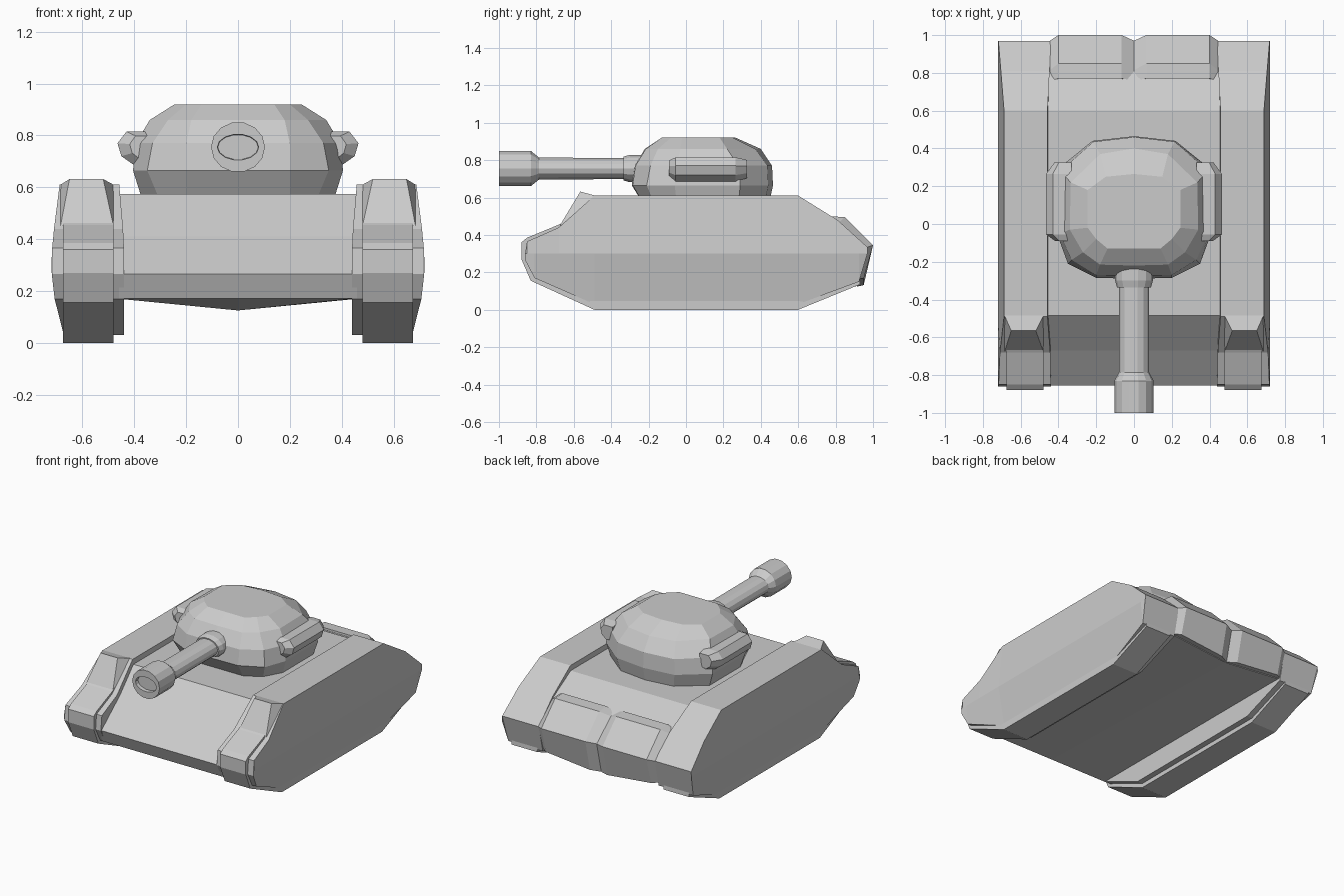
import bpy, bmesh, math

if "Cube" in bpy.data.objects:
    bpy.data.objects.remove(bpy.data.objects["Cube"])


def loft(name, rings, mirror=False, cap_start=True, cap_end=True):
    """Skin closed rings of equal point count, capping the ends."""
    bm = bmesh.new()
    vs = [[bm.verts.new(p) for p in r] for r in rings]
    n = len(rings[0])
    for a, b in zip(vs, vs[1:]):
        for i in range(n):
            j = (i + 1) % n
            bm.faces.new((a[i], a[j], b[j], b[i]))
    if cap_start:
        bm.faces.new(vs[0][::-1])
    if cap_end:
        bm.faces.new(vs[-1])
    return finish(name, bm, mirror)


def hull_of(name, points, mirror=False):
    bm = bmesh.new()
    for p in points:
        bm.verts.new(p)
    bmesh.ops.convex_hull(bm, input=bm.verts[:])
    return finish(name, bm, mirror)


def finish(name, bm, mirror):
    bmesh.ops.recalc_face_normals(bm, faces=bm.faces[:])
    me = bpy.data.meshes.new(name)
    bm.to_mesh(me)
    bm.free()
    ob = bpy.data.objects.new(name, me)
    bpy.context.collection.objects.link(ob)
    if mirror:
        ob.modifiers.new("mirror", 'MIRROR')
    return ob


def interp(table, z):
    for (z0, x0), (z1, x1) in zip(table, table[1:]):
        if z <= z1:
            return x0 + (x1 - x0) * (z - z0) / (z1 - z0)
    return table[-1][1]


# Side pods: slightly bulged armoured skirts
pod = [(-.85, .365), (-.68, .44), (-.49, .61), (.60, .61), (.81, .48), (.97, .335),
       (.925, .15), (.60, .03), (-.49, .03), (-.81, .17), (-.86, .265)]
outer = [(.03, .672), (.2, .715), (.3, .72), (.4, .715), (.61, .688)]
inner = [(.03, .44), (.4, .44), (.61, .458)]
loft("side_pod", [[(interp(inner, z), y, z) for y, z in pod],
                  [(interp(outer, z), y, z) for y, z in pod],
                  [(.72, y, .3) for y, z in pod]], mirror=True, cap_end=False)

# Track block showing below and in front of each pod
track = [(-.68, .455), (-.85, .385), (-.88, .36), (-.88, .27), (-.83, .155), (-.49, 0),
         (.60, 0), (.93, .135), (.92, .30), (.60, .56), (-.50, .56)]
loft("track_block", [[(x, y, z) for y, z in track] for x in (.48, .675)], mirror=True)

# Raised lamp housings on the front shoulders
hull_of("lamp_housing", [(.48, -.485, .61), (.685, -.485, .61), (.52, -.565, .632), (.65, -.565, .632),
                         (.48, -.675, .45), (.685, -.675, .45), (.48, -.5, .5), (.685, -.5, .5)], mirror=True)

# Hull between the pods, belly keel drops toward the rear centre
rings = []
for x in (-.46, 0, .46):
    keel = .125 if x == 0 else .17
    prof = [(-.855, .265), (-.67, .41), (-.485, .575), (.60, .575), (.82, .46),
            (.95, .33), (.91, keel), (-.815, .172)]
    rings.append([(x, y, z) for y, z in prof])
loft("hull", rings)

# Rear bumper: two chamfered blocks meeting in a centre notch
rings = []
for x in (-.445, -.4, -.065, 0, .065, .4, .445):
    low = .125 + .045 * abs(x) / .445
    if abs(x) in (.4, .065):
        prof = [(.77, .50), (.85, .495), (1.0, .345), (.95, low), (.75, low + .02)]
    else:
        prof = [(.76, .475), (.815, .465), (.97, .335), (.92, low), (.75, low + .02)]
    rings.append([(x, y, z) for y, z in prof])
loft("rear_bumper", rings)

# Turret: faceted dome from half outlines at five heights
levels = [
    (.57, [(0, -.23), (.20, -.23), (.31, -.17), (.375, -.05), (.375, .28), (.20, .42), (0, .445)]),
    (.665, [(0, -.29), (.20, -.285), (.35, -.21), (.405, -.06), (.405, .29), (.22, .44), (0, .465)]),
    (.77, [(0, -.275), (.20, -.27), (.33, -.19), (.395, -.05), (.39, .28), (.215, .435), (0, .46)]),
    (.86, [(0, -.22), (.18, -.215), (.27, -.15), (.34, -.03), (.335, .22), (.18, .37), (0, .40)]),
    (.92, [(0, -.13), (.14, -.13), (.20, -.08), (.245, -.02), (.245, .18), (.15, .25), (0, .265)]),
]
loft("turret", [[(x, y, z) for x, y in half] + [(-x, y, z) for x, y in half[-2:0:-1]]
                for z, half in levels])

# Side boxes on the turret cheeks
box = [(.33, .815), (.43, .815), (.465, .77), (.45, .72), (.40, .685), (.33, .70)]
loft("turret_side_box",
     [[(.33 + (x - .33) * s, y, .76 + (z - .76) * t) for x, z in box]
      for y, s, t in ((-.09, .65, .7), (-.055, 1, 1), (.265, 1, 1), (.325, .68, .75))], mirror=True)

# Gun: turned profile (y, x radius, z radius) with collar, muzzle and bore
gun = [(-.2, .075, .06), (-.2, .10, .075), (-.30, .10, .075), (-.335, .09, .065), (-.335, .08, .058),
       (-.785, .08, .06), (-.83, .104, .097), (-1.0, .104, .097), (-1.0, .08, .05), (-.975, .078, .048)]
loft("gun_barrel", [[(rx * math.cos(a), y, .755 + rz * math.sin(a))
                     for a in (math.tau * i / 14 for i in range(14))] for y, rx, rz in gun])
